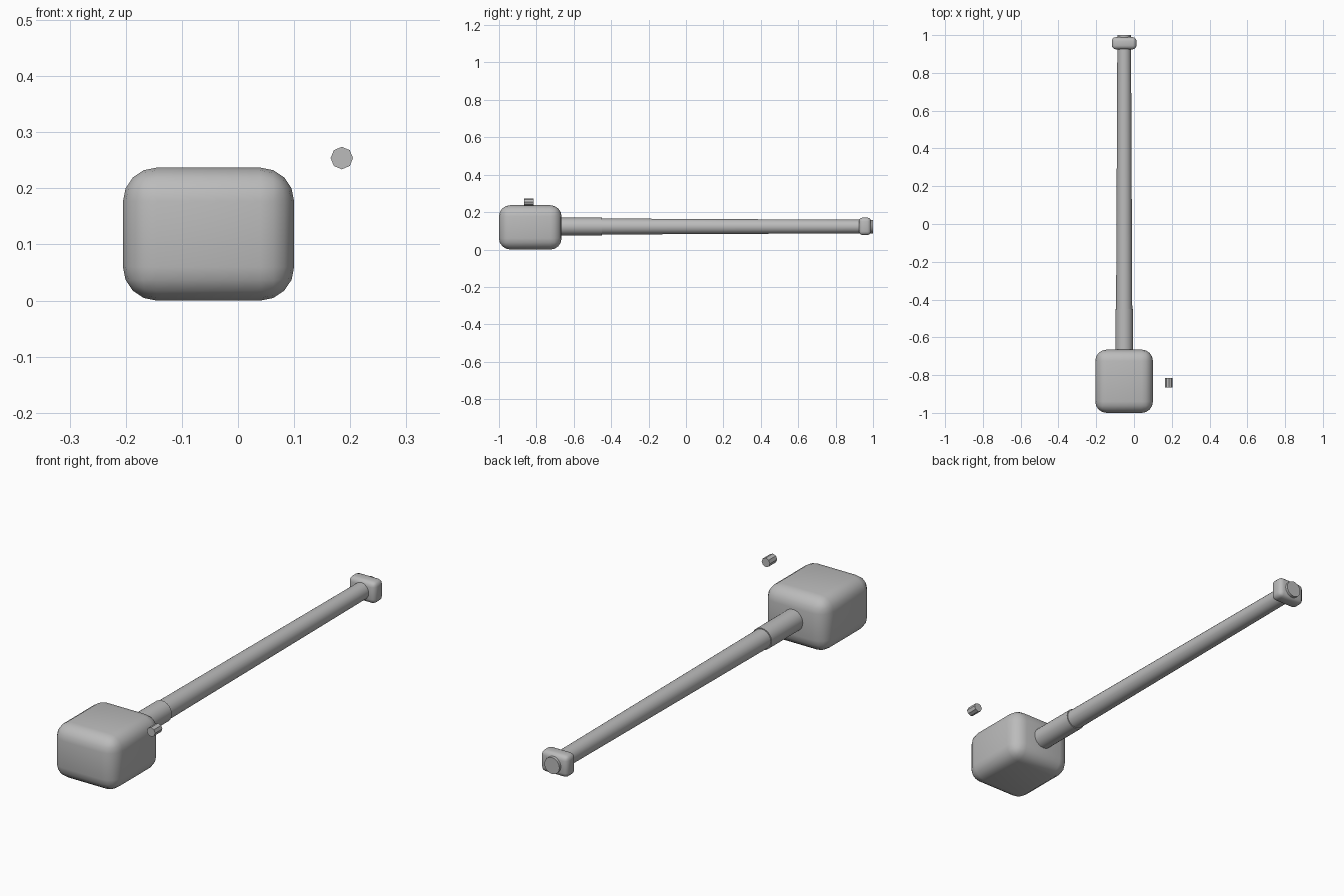
import bpy, math

if "Cube" in bpy.data.objects:
    bpy.data.objects.remove(bpy.data.objects["Cube"])

grey = bpy.data.materials.new("mid_grey")
grey.diffuse_color = (0.5, 0.5, 0.5, 1)
grey.use_nodes = True
grey.node_tree.nodes["Principled BSDF"].inputs["Base Color"].default_value = grey.diffuse_color


def finish(name, angle=40):
    ob = bpy.context.object
    ob.name = name
    ob.data.materials.append(grey)
    bpy.ops.object.shade_smooth_by_angle(angle=math.radians(angle))
    return ob


def rounded_box(name, lo, hi, width, segments):
    centre = [(a + b) / 2 for a, b in zip(lo, hi)]
    bpy.ops.mesh.primitive_cube_add(size=1, location=centre)
    ob = bpy.context.object
    ob.scale = [b - a for a, b in zip(lo, hi)]
    bpy.ops.object.transform_apply(location=False, rotation=False, scale=True)
    bevel = ob.modifiers.new("rounding", 'BEVEL')
    bevel.width, bevel.segments = width, segments
    bpy.ops.object.modifier_apply(modifier=bevel.name)
    return finish(name)


def rod(name, x, z, y0, y1, r0, r1, sides, angle=40):
    # cone axis turned from +z to +y
    bpy.ops.mesh.primitive_cone_add(vertices=sides, radius1=r0, radius2=r1,
                                    depth=y1 - y0, location=(x, (y0 + y1) / 2, z),
                                    rotation=(-math.pi / 2, 0, 0))
    return finish(name, angle)


AX, AZ = -0.052, 0.123

# rounded breech block and muzzle block
rounded_box("breech_block", (-0.205, -1.0, 0.0), (0.1, -0.665, 0.237), 0.06, 4)
rounded_box("muzzle_block", (-0.117, 0.925, 0.077), (0.013, 0.989, 0.171), 0.02, 3)

# sleeve and long tapered barrel, ending just past the muzzle block
rod("barrel_sleeve", AX, AZ, -0.75, -0.45, 0.047, 0.047, 24)
rod("barrel", AX, AZ, -0.7, 1.0, 0.044, 0.036, 24)

# small separate sight: octagonal with flats turned half a step
sight = rod("sight", 0.185, 0.254, -0.865, -0.815, 0.02, 0.02, 8, 30)
